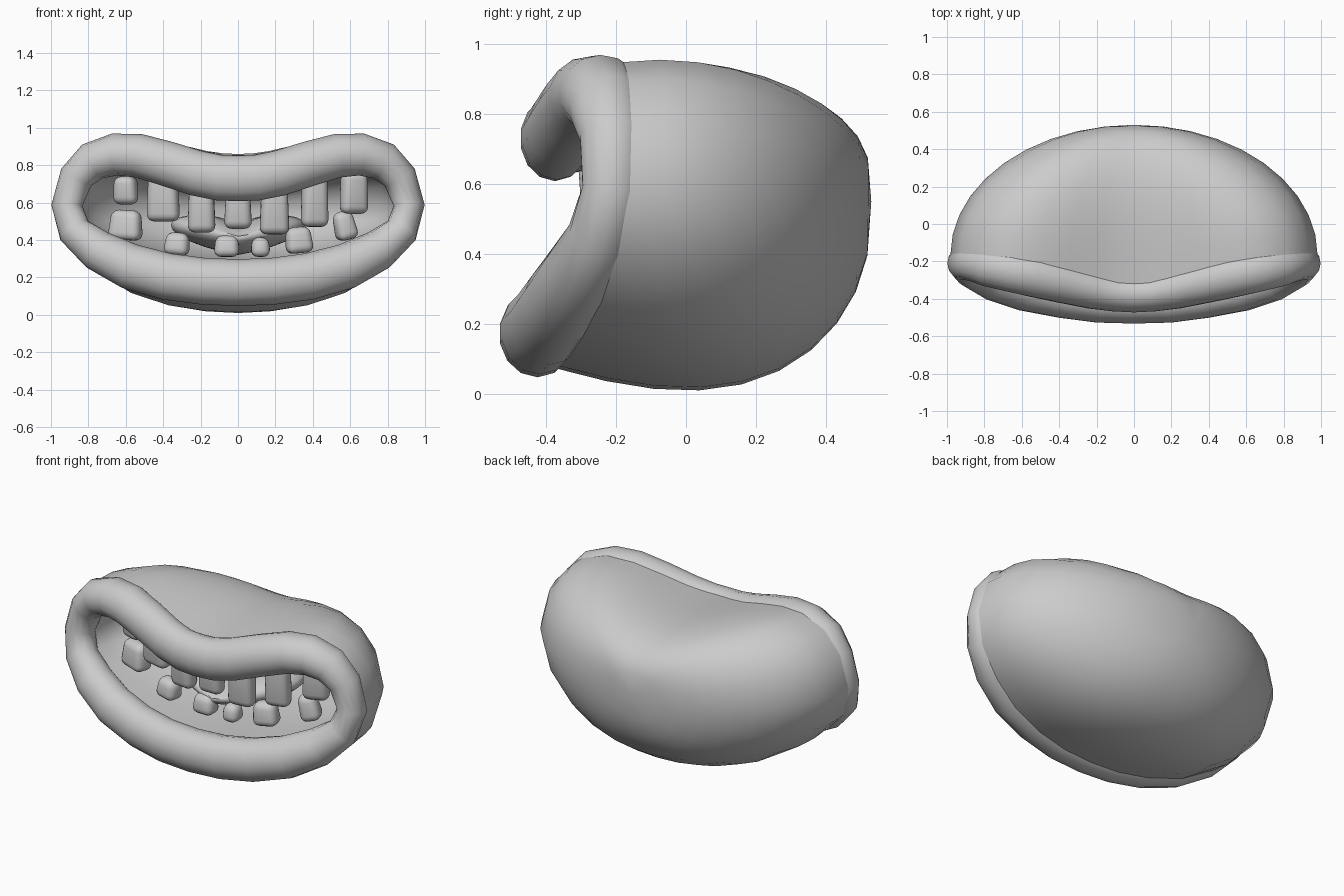
import bpy, bmesh, math
from mathutils import Vector, Matrix

if "Cube" in bpy.data.objects:
    bpy.data.objects.remove(bpy.data.objects["Cube"])

# Right half of lip centre line: x, y, z, radius in face plane, radius in depth
HALF = [(0, -.375, .73, .122, .10), (.1, -.37, .733, .122, .10), (.22, -.348, .757, .122, .108),
        (.38, -.31, .808, .12, .115), (.53, -.272, .85, .117, .122), (.66, -.245, .857, .113, .12),
        (.78, -.225, .82, .105, .11), (.865, -.21, .735, .092, .095),
        (.915, -.21, .585, .083, .088), (.875, -.245, .45, .09, .095), (.75, -.30, .345, .11, .11),
        (.58, -.355, .26, .122, .112), (.38, -.395, .205, .125, .11), (.19, -.42, .18, .125, .11),
        (0, -.425, .172, .125, .11)]
LOOP = HALF + [(-p[0],) + p[1:] for p in HALF[-2:0:-1]]
N = len(LOOP)


def frames():
    out = []
    for i, p in enumerate(LOOP):
        a, b = LOOP[i - 1], LOOP[(i + 1) % N]
        t = (Vector(b[:3]) - Vector(a[:3])).normalized()
        n = Vector((0, 1, 0)).cross(t).normalized()
        if n.dot(Vector((p[0], 0, p[2] - .5))) < 0:
            n = -n
        d = t.cross(n).normalized()
        if d.y < 0:
            d = -d
        out.append((Vector(p[:3]), n, d, p[3], p[4]))
    return out


FR = frames()


def finish(bm, name):
    bmesh.ops.recalc_face_normals(bm, faces=bm.faces)
    for f in bm.faces:
        f.smooth = True
    me = bpy.data.meshes.new(name)
    bm.to_mesh(me)
    bm.free()
    ob = bpy.data.objects.new(name, me)
    bpy.context.collection.objects.link(ob)
    return ob


def bridge(bm, r0, r1):
    k = len(r0)
    for j in range(k):
        bm.faces.new((r0[j], r0[(j + 1) % k], r1[(j + 1) % k], r1[j]))


# Lips: a swept closed tube
bm = bmesh.new()
rings = []
for c, n, d, rn, rd in FR:
    rings.append([bm.verts.new(c + n * rn * math.cos(q) + d * rd * math.sin(q))
                  for q in (math.tau * k / 14 for k in range(14))])
for i in range(N):
    bridge(bm, rings[i], rings[(i + 1) % N])
finish(bm, "lips")


# Dome that starts on the lip loop and closes toward the back; the top dip fades out
def dome(name, off, push, back, cz, top, bottom, flat, steps=10):
    bm = bmesh.new()
    rim = [c + n * rn * off + d * rd * push for c, n, d, rn, rd in FR]
    xmax = max(p.x for p in rim)
    prev = None
    for k in range(steps):
        a = math.pi / 2 * k / steps
        s, w = math.cos(a), math.sin(a) ** 1.5
        ring = []
        for p in rim:
            e, b = top if p.z > cz else bottom
            h = p.z - cz
            if h > 0:
                h += (flat * math.sqrt(max(0, 1 - abs(p.x / xmax) ** 2.6)) - h) * w
            ring.append(bm.verts.new((p.x * s, p.y + (back - p.y) * math.sin(a),
                                      cz + h * s ** e * (1 + b * math.sin(2 * a)))))
        if prev:
            bridge(bm, prev, ring)
        prev = ring
    tip = bm.verts.new((0, back, cz))
    for j in range(N):
        bm.faces.new((prev[j], prev[(j + 1) % N], tip))
    return finish(bm, name)


dome("mouth_back", .8, .5, .53, .55, (.55, .15), (.65, .27), .335)
dome("mouth_cavity", -.8, .5, .42, .5, (.6, .1), (.6, .02), .25)

# Tongue: flattened ball with a centre groove
bm = bmesh.new()
bmesh.ops.create_uvsphere(bm, u_segments=24, v_segments=12, radius=1)
for v in bm.verts:
    groove = .035 * math.exp(-(v.co.x / .25) ** 2) if v.co.z > 0 else 0
    v.co = Vector((v.co.x * .36, v.co.y * .32 + .07, v.co.z * .10 + .42 - groove + .06 * abs(v.co.x)))
finish(bm, "tongue")


# Teeth: rounded tapered blocks following the jaw curve
def tooth(name, x, z0, z1, w, upper, tilt=0):
    bm = bmesh.new()
    bmesh.ops.create_cube(bm, size=1)
    for v in bm.verts:
        biting = (v.co.z < 0) == upper
        k = (1.0 if upper else .85) if biting else (.85 if upper else 1.0)
        v.co = Vector((v.co.x * w * k, v.co.y * .12 * (.75 if biting else 1), v.co.z * (z1 - z0)))
    bmesh.ops.bevel(bm, geom=bm.edges[:], offset=.04, segments=4, profile=.5, affect='EDGES',
                    clamp_overlap=True)
    ob = finish(bm, name)
    y = (-.25 if upper else -.225) + .3 * x * x
    ob.matrix_world = (Matrix.Translation((x, y, (z0 + z1) / 2)) @
                       Matrix.Rotation(math.atan(.6 * x), 4, 'Z') @ Matrix.Rotation(tilt, 4, 'Y'))


UPPER = [(-.6, .59, .74, .135), (-.4, .5, .76, .18), (-.195, .44, .7, .15), (0, .46, .68, .15),
         (.195, .43, .7, .16), (.41, .47, .76, .15), (.62, .54, .76, .155)]
LOWER = [(-.6, .4, .56, .185, .05), (-.325, .32, .44, .14, .1), (-.06, .31, .425, .14, 0),
         (.12, .31, .415, .105, 0), (.325, .33, .47, .15, -.1), (.57, .4, .555, .12, -.25)]
for i, (x, a, b, w) in enumerate(UPPER):
    tooth(f"upper_tooth_{i + 1}", x, a, b, w, True)
for i, (x, a, b, w, t) in enumerate(LOWER):
    tooth(f"lower_tooth_{i + 1}", x, a, b, w, False, t)
